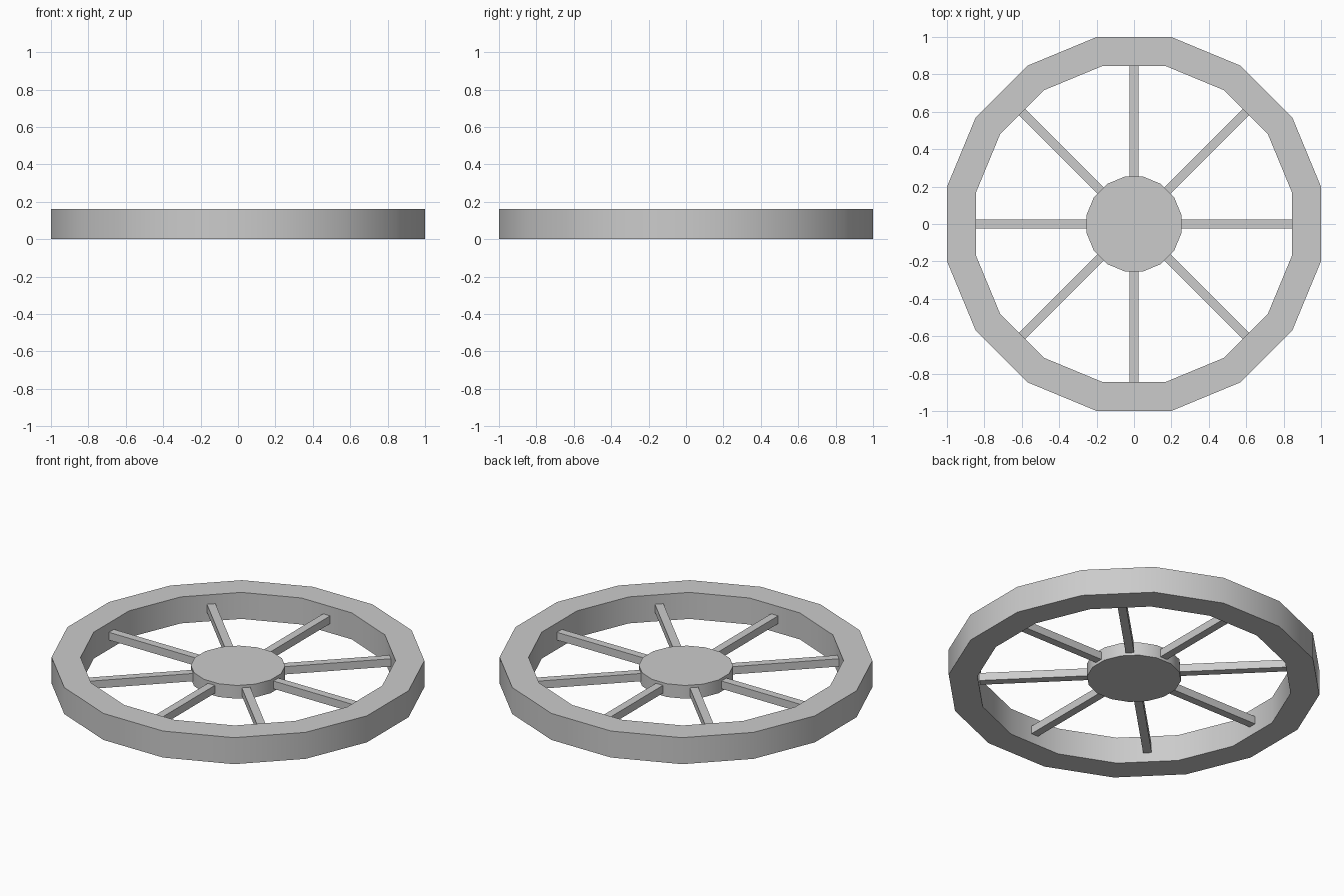
import bpy
import bmesh
from math import cos, pi, tau
from mathutils import Matrix

cube = bpy.data.objects.get("Cube")
if cube:
    bpy.data.objects.remove(cube, do_unlink=True)

SIDES = 16
MID_Z = 0.08
FLAT = cos(pi / SIDES)  # flat-to-corner ratio

grey = bpy.data.materials.new("light_grey")
grey.use_nodes = True
colour = (0.6, 0.6, 0.6, 1)
grey.diffuse_color = colour
grey.node_tree.nodes["Principled BSDF"].inputs["Base Color"].default_value = colour


def add_object(name, bm, smooth=False):
    bmesh.ops.recalc_face_normals(bm, faces=bm.faces)
    mesh = bpy.data.meshes.new(name)
    bm.to_mesh(mesh)
    bm.free()
    mesh.materials.append(grey)
    obj = bpy.data.objects.new(name, mesh)
    bpy.context.collection.objects.link(obj)
    if smooth:
        bpy.ops.object.select_all(action="DESELECT")
        obj.select_set(True)
        bpy.context.view_layer.objects.active = obj
        bpy.ops.object.shade_smooth_by_angle(angle=pi / 6)
    return obj


# Rim: a rectangular section spun about the axle, flats on the axes
bm = bmesh.new()
section = [bm.verts.new((r / FLAT, 0, z))
           for r, z in ((0.845, 0), (1, 0), (1, 0.16), (0.845, 0.16))]
edges = [bm.edges.new((section[i], section[i - 1])) for i in range(4)]
bmesh.ops.rotate(bm, verts=section, matrix=Matrix.Rotation(pi / SIDES, 3, "Z"))
bmesh.ops.spin(bm, geom=section + edges, axis=(0, 0, 1), cent=(0, 0, 0),
               angle=tau, steps=SIDES, use_merge=True)
bmesh.ops.remove_doubles(bm, verts=bm.verts, dist=0.0001)
add_object("rim", bm, smooth=True)

# Hub: a shallow drum centred in the rim
bm = bmesh.new()
bmesh.ops.create_cone(bm, cap_ends=True, segments=SIDES, radius1=0.253 / FLAT,
                      radius2=0.253 / FLAT, depth=0.08,
                      matrix=Matrix.Translation((0, 0, MID_Z))
                      @ Matrix.Rotation(pi / SIDES, 4, "Z"))
add_object("hub", bm, smooth=True)

# Spokes: eight square bars from the hub to the inner wall of the rim
START, END, WIDTH = 0.24, 0.845, 0.047
for i in range(8):
    bm = bmesh.new()
    bmesh.ops.create_cube(bm, size=1, matrix=Matrix.Rotation(tau * i / 8, 4, "Z")
                          @ Matrix.Translation(((START + END) / 2, 0, MID_Z))
                          @ Matrix.Diagonal((END - START, WIDTH, WIDTH, 1)))
    add_object(f"spoke_{i + 1}", bm)
